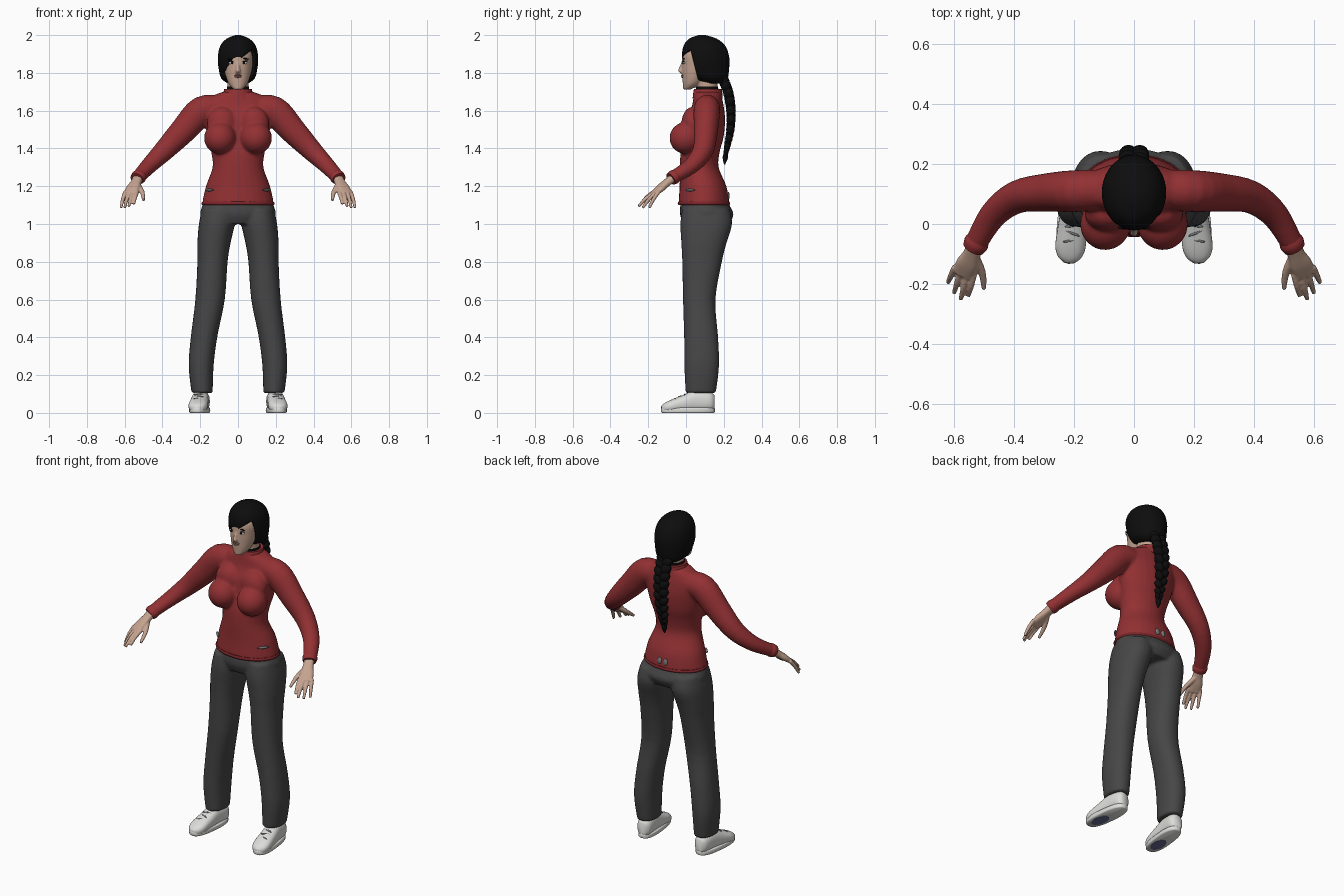
import bpy, bmesh, math
from mathutils import Vector, Matrix

cube = bpy.data.objects.get("Cube")
if cube:
    bpy.data.objects.remove(cube, do_unlink=True)

X, Y, Z = Vector((1, 0, 0)), Vector((0, 1, 0)), Vector((0, 0, 1))


def material(name, r, g, b):
    m = bpy.data.materials.new(name)
    m.use_nodes = True
    m.diffuse_color = (r, g, b, 1)
    bsdf = next(n for n in m.node_tree.nodes if n.type == 'BSDF_PRINCIPLED')
    bsdf.inputs["Base Color"].default_value = (r, g, b, 1)
    bsdf.inputs["Roughness"].default_value = 0.8
    return m


RED = material("sweater red", .29, .03, .033)
TRIM = material("dark red trim", .2, .018, .022)
GREY = material("trouser grey", .062, .062, .062)
BLACK = material("hair black", .004, .004, .004)
SKIN = material("skin", .56, .37, .28)
WHITE = material("shoe white", .72, .72, .7)
BLUE = material("sole blue", .13, .15, .3)
METAL = material("lace grey", .2, .2, .2)
LIP = material("lip pink", .36, .15, .13)


def spline(rows, steps=4):
    """Smoothly interpolate rows of numbers."""
    rows = [Vector(r) for r in rows]
    out = []
    for i in range(len(rows) - 1):
        p, q = rows[i], rows[i + 1]
        o, r = rows[max(i - 1, 0)], rows[min(i + 2, len(rows) - 1)]
        for k in range(steps):
            t = k / steps
            out.append(p + (q - o) * (t / 2)
                       + (o * 2 - p * 5 + q * 4 - r) * (t * t / 2)
                       + (p * 3 - o - q * 3 + r) * (t ** 3 / 2))
    return out + [rows[-1]]


def loft(bm, rows, normal=None, ref=Z, power=2, sides=28):
    """Capped tube through rows of x, y, z, half width, half depth."""
    rows = spline(rows)
    rings = []
    for i, row in enumerate(rows):
        a, b = rows[max(i - 1, 0)], rows[min(i + 1, len(rows) - 1)]
        n = normal or Vector(b[:3]) - Vector(a[:3])
        u = ref.cross(n).normalized()
        v = n.cross(u).normalized()
        ring = []
        for k in range(sides):
            ang = math.tau * k / sides
            c, s = math.cos(ang), math.sin(ang)
            c = math.copysign(abs(c) ** (2 / power), c)
            s = math.copysign(abs(s) ** (2 / power), s)
            ring.append(bm.verts.new(Vector(row[:3]) + u * c * row[3] + v * s * row[4]))
        rings.append(ring)
    for r, q in zip(rings, rings[1:]):
        for k in range(sides):
            j = (k + 1) % sides
            bm.faces.new((r[k], r[j], q[j], q[k]))
    bm.faces.new(rings[0])
    bm.faces.new(rings[-1])


def body(bm, rows, **kw):
    loft(bm, rows, normal=Z, ref=Y, **kw)


def ball(bm, place, radii, turn=0, axis='Z'):
    m = (Matrix.Translation(place) @ Matrix.Rotation(math.radians(turn), 4, axis)
         @ Matrix.Diagonal((*radii, 1)))
    bmesh.ops.create_uvsphere(bm, u_segments=20, v_segments=12, radius=1, matrix=m)


def mirror(bm):
    g = bmesh.ops.duplicate(bm, geom=bm.verts[:] + bm.edges[:] + bm.faces[:])["geom"]
    verts = [e for e in g if isinstance(e, bmesh.types.BMVert)]
    bmesh.ops.scale(bm, vec=(-1, 1, 1), verts=verts)


def finish(bm, name, mat, voxel=0):
    bmesh.ops.recalc_face_normals(bm, faces=bm.faces[:])
    me = bpy.data.meshes.new(name)
    bm.to_mesh(me)
    bm.free()
    me.materials.append(mat)
    me.polygons.foreach_set("use_smooth", [True] * len(me.polygons))
    me.set_sharp_from_angle(angle=math.radians(50))
    ob = bpy.data.objects.new(name, me)
    bpy.context.scene.collection.objects.link(ob)
    if voxel:
        r = ob.modifiers.new("Blend", 'REMESH')
        r.mode, r.voxel_size, r.use_smooth_shade = 'VOXEL', voxel, True
        s = ob.modifiers.new("Soften", 'SMOOTH')
        s.factor, s.iterations = .5, 5
    return ob


# Sweater: arms and bust mirrored, then the trunk, fused together
bm = bmesh.new()
loft(bm, [(.09, .115, 1.61, .065, .065), (.19, .11, 1.6, .07, .078),
          (.29, .105, 1.495, .064, .07), (.39, .09, 1.39, .055, .056),
          (.47, .03, 1.31, .046, .043), (.53, -.07, 1.245, .037, .034)])
ball(bm, (.095, 0, 1.455), (.085, .088, .085), 12)
ball(bm, (.085, .035, 1.53), (.08, .06, .09))
mirror(bm)
body(bm, [(0, .095, 1.11, .19, .135), (0, .09, 1.2, .17, .124), (0, .07, 1.3, .135, .103),
          (0, .075, 1.38, .142, .103), (0, .095, 1.46, .16, .104), (0, .105, 1.55, .18, .102),
          (0, .115, 1.62, .19, .085), (0, .115, 1.67, .15, .075), (0, .115, 1.7, .08, .07)])
finish(bm, "sweater", RED, .008)

# Collar, hem and cuffs
bm = bmesh.new()
body(bm, [(0, .115, 1.665, .1, .08), (0, .115, 1.69, .08, .077), (0, .117, 1.715, .073, .075)])
finish(bm, "collar", RED)
bm = bmesh.new()
body(bm, [(0, .095, 1.1, .188, .134), (0, .095, 1.108, .194, .139), (0, .095, 1.118, .189, .135)])
finish(bm, "hem", TRIM)
bm = bmesh.new()
loft(bm, [(.518, -.05, 1.258, .037, .034), (.526, -.064, 1.249, .042, .038),
          (.535, -.08, 1.238, .037, .034)])
mirror(bm)
finish(bm, "cuffs", RED)

# Small ornaments above the hem
bm = bmesh.new()
ball(bm, (.152, .022, 1.18), (.034, .007, .007), 50)
ball(bm, (.02, .224, 1.15), (.014, .007, .02))
mirror(bm)
finish(bm, "hem_ornaments", METAL)

# Trousers: legs and pelvis fused together
bm = bmesh.new()
body(bm, [(.1, .105, 1.08, .09, .125), (.112, .107, 1, .095, .137), (.127, .095, .9, .088, .12),
          (.135, .085, .8, .08, .105), (.148, .07, .6, .078, .086), (.18, .08, .4, .07, .09),
          (.195, .083, .25, .066, .092), (.19, .078, .105, .056, .08)], power=2.2)
mirror(bm)
body(bm, [(0, .095, 1.15, .165, .115), (0, .1, 1.1, .188, .13), (0, .11, 1.05, .2, .142),
          (0, .108, 1.0, .165, .12)])
finish(bm, "trousers", GREY, .008)


# Shoes, built straight then turned outwards
def shoe_part(bm, name, mat):
    bmesh.ops.rotate(bm, verts=bm.verts[:], matrix=Matrix.Rotation(math.radians(6), 3, 'Z'))
    bmesh.ops.translate(bm, verts=bm.verts[:], vec=(.203, .01, 0))
    mirror(bm)
    finish(bm, name, mat)


bm = bmesh.new()
loft(bm, [(0, .14, .055, .025, .04), (0, .115, .06, .042, .052), (0, .04, .062, .045, .058),
          (0, -.03, .048, .049, .045), (0, -.09, .036, .05, .033), (0, -.125, .028, .036, .023),
          (0, -.141, .024, .012, .012)], normal=-Y, power=2.4)
body(bm, [(0, 0, 0, .048, .138), (0, 0, .006, .052, .143), (0, 0, .022, .052, .143),
          (0, 0, .028, .047, .138)], power=2.6)
shoe_part(bm, "shoes", WHITE)
bm = bmesh.new()
for i in range(4):
    ball(bm, (0, .01 - .025 * i, .107 - .011 * i), (.028, .005, .006), 16 * (-1) ** i)
shoe_part(bm, "laces", METAL)
bm = bmesh.new()
body(bm, [(0, -.05, 0, .034, .06), (0, -.05, .003, .034, .06)])
bmesh.ops.translate(bm, verts=bm.verts[:], vec=(0, 0, -.001))
shoe_part(bm, "sole_patches", BLUE)

# Hands: palm, four fingers and thumb fused together
bm = bmesh.new()
loft(bm, [(.525, -.06, 1.25, .028, .024), (.54, -.1, 1.22, .029, .02),
          (.556, -.135, 1.19, .038, .019), (.572, -.17, 1.16, .036, .013)], power=2.4)
tips = [(.552, -.24, 1.105), (.578, -.252, 1.093), (.6, -.23, 1.085), (.62, -.195, 1.085)]
for i, tip in enumerate(tips):
    side = Vector((.021, .008, 0)) * (i - 1.5)
    base, tip = Vector((.565, -.155, 1.172)) + side, Vector(tip)
    mid = base.lerp(tip, .55) + Z * .008
    loft(bm, [(*base, .011, .011), (*mid, .0105, .0105), (*tip, .0075, .0075)], sides=12)
loft(bm, [(.535, -.1, 1.215, .016, .014), (.507, -.16, 1.168, .013, .012),
          (.5, -.217, 1.125, .008, .008)], sides=12)
mirror(bm)
finish(bm, "hands", SKIN, .004)

# Head with neck and nose, fused together
bm = bmesh.new()
body(bm, [(0, .005, 1.712, .022, .02), (0, .03, 1.74, .048, .047), (0, .05, 1.785, .066, .07),
          (0, .07, 1.84, .078, .092), (0, .08, 1.9, .082, .098), (0, .09, 1.96, .055, .07)])
body(bm, [(0, .115, 1.66, .06, .058), (0, .112, 1.72, .055, .055), (0, .11, 1.82, .058, .06)])
body(bm, [(0, -.014, 1.862, .007, .008), (0, -.025, 1.83, .009, .011),
          (0, -.029, 1.81, .014, .013), (0, -.02, 1.797, .011, .008)], sides=12)
finish(bm, "head", SKIN, .005)

# Face details
bm = bmesh.new()
ball(bm, (.033, -.01, 1.853), (.016, .006, .007))
mirror(bm)
finish(bm, "eyes", WHITE)
bm = bmesh.new()
ball(bm, (.032, -.016, 1.853), (.006, .003, .007))
ball(bm, (.034, -.013, 1.861), (.018, .005, .003), -8, 'Y')
ball(bm, (.036, -.012, 1.876), (.02, .005, .004), 8, 'Y')
mirror(bm)
finish(bm, "irises_and_brows", BLACK)
bm = bmesh.new()
ball(bm, (0, -.019, 1.787), (.022, .007, .004))
ball(bm, (0, -.019, 1.779), (.018, .007, .005))
finish(bm, "lips", LIP)

# Choker
bm = bmesh.new()
body(bm, [(0, .112, 1.713, .059, .059), (0, .112, 1.727, .058, .058)])
finish(bm, "choker", BLACK)

# Hair cap, cut open around the face along a slanted fringe
bm = bmesh.new()
body(bm, [(0, .15, 1.745, .055, .055), (0, .128, 1.77, .088, .093), (0, .11, 1.82, .102, .118),
          (0, .104, 1.88, .107, .125), (0, .098, 1.94, .095, .112), (0, .09, 1.98, .062, .075),
          (0, .085, 2.0, .015, .018)], sides=40)
bmesh.ops.recalc_face_normals(bm, faces=bm.faces[:])
fringe, slant = Vector((.01, 0, 1.872)), Vector((-.8, 0, 1))
edge, back = Vector((0, .045, 1.84)), Vector((0, 1, .25))
for co, no in ((fringe, slant), (edge, back)):
    bmesh.ops.bisect_plane(bm, geom=bm.verts[:] + bm.edges[:] + bm.faces[:],
                           plane_co=co, plane_no=no)
gone = []
for f in bm.faces:
    c = f.calc_center_median()
    if (c - fringe).dot(slant) < 0 and (c - edge).dot(back) < 0:
        gone.append(f)
bmesh.ops.delete(bm, geom=gone, context='FACES')
hair = finish(bm, "hair", BLACK)
solid = hair.modifiers.new("Thickness", 'SOLIDIFY')
solid.thickness, solid.offset = .018, -1

# Braid of alternating tilted strands, tapering to a tuft
bm = bmesh.new()
path = spline([(.2, 1.76, .036), (.225, 1.69, .036), (.238, 1.6, .034), (.235, 1.5, .03),
               (.218, 1.41, .022), (.21, 1.37, .015)])
for i, (y, z, r) in enumerate(path):
    s = (-1) ** i
    ball(bm, (s * r * .55, y, z), (r * .8, r * .75, r), s * 35, 'Y')
loft(bm, [(0, .21, 1.375, .01, .01), (0, .208, 1.35, .016, .014), (0, .204, 1.315, .003, .003)],
     ref=Y, sides=12)
finish(bm, "braid", BLACK)
